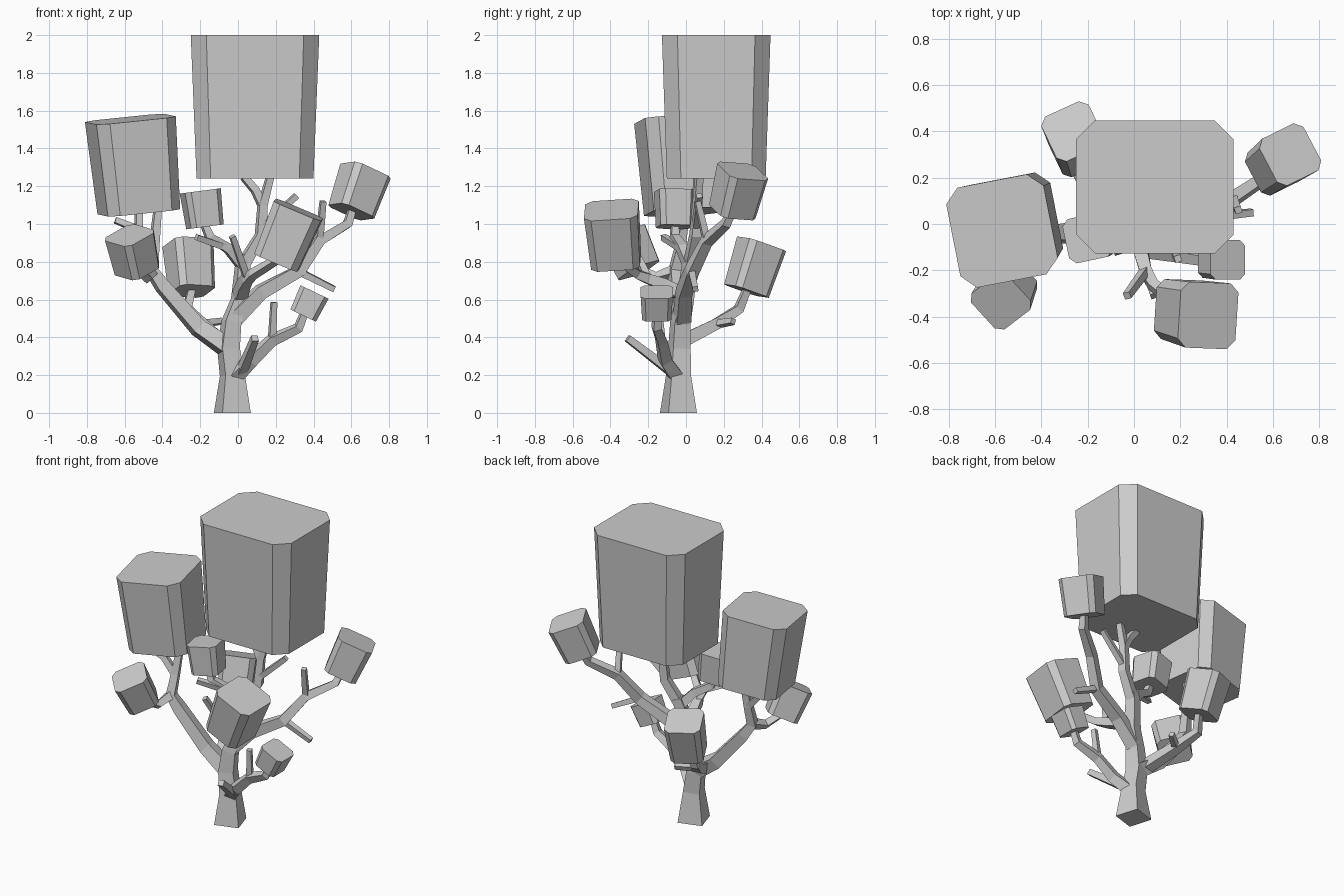
import bpy, bmesh, math
from mathutils import Vector, Matrix

cube = bpy.data.objects.get("Cube")
if cube:
    bpy.data.objects.remove(cube, do_unlink=True)

UP = Vector((0, 0, 1))
CORNERS = [(1, 1), (-1, 1), (-1, -1), (1, -1)]
SHADE = .6

grey = bpy.data.materials.new("plain_grey")
grey.use_nodes = True
grey.diffuse_color = (SHADE, SHADE, SHADE, 1)
grey.node_tree.nodes["Principled BSDF"].inputs["Base Color"].default_value = grey.diffuse_color


def loft(name, rings):
    """Skin a list of equal-length point rings and cap both ends."""
    bm = bmesh.new()
    loops = [[bm.verts.new(point) for point in ring] for ring in rings]
    count = len(loops[0])
    for lower, upper in zip(loops, loops[1:]):
        for i in range(count):
            j = (i + 1) % count
            bm.faces.new((lower[i], lower[j], upper[j], upper[i]))
    bm.faces.new(reversed(loops[0]))
    bm.faces.new(loops[-1])
    bmesh.ops.recalc_face_normals(bm, faces=bm.faces)
    mesh = bpy.data.meshes.new(name)
    bm.to_mesh(mesh)
    bm.free()
    mesh.materials.append(grey)
    bpy.context.collection.objects.link(bpy.data.objects.new(name, mesh))


def place(profile, centre, direction, yaw, size):
    """Put a scaled flat profile at a centre, facing along a direction."""
    turn = UP.rotation_difference(direction).to_matrix() @ Matrix.Rotation(math.radians(yaw), 3, "Z")
    return [centre + turn @ Vector((x * size, y * size, 0)) for x, y in profile]


def branch(name, *points, start=.03, end=.018, flare=1):
    """Square limb along a path, thinning evenly; flare widens its foot."""
    path = [Vector(point) for point in points]
    last = len(path) - 1
    rings = []
    for i, point in enumerate(path):
        after = path[i + 1] - point if i < last else point - path[i - 1]
        before = point - path[i - 1] if i else after
        radius = start + (end - start) * i / last
        if i == 0:
            radius *= flare
        rings.append(place(CORNERS, point, before.normalized() + after.normalized(), 17, radius))
    loft(name, rings)


def twig(name, root, tip):
    """Short bare side shoot."""
    branch(name, root, tip, start=.018, end=.015)


def crown(name, base, top, width, depth, yaw=0):
    """Foliage block with chamfered corners, narrower below; returns its base."""
    base, top = Vector(base), Vector(top)
    x, y = width / 2, depth / 2
    cut = min(width, depth) / 7
    outline = []
    for sx, sy in CORNERS:
        pair = [(sx * x, sy * (y - cut)), (sx * (x - cut), sy * y)]
        outline += pair if sx == sy else reversed(pair)
    axis = top - base
    loft(name, [place(outline, base, axis, yaw, .91), place(outline, top, axis, yaw, 1)])
    return base + axis * .05


# Foliage blocks
crown("crown_top", (.09, .16, 1.24), (.09, .16, 2), .68, .575)
crown("crown_upper_right", (-.525, 0, 1.065), (-.57, -.03, 1.555), .43, .44, yaw=11)
lower_right = crown("crown_lower_right", (-.535, -.25, .755), (-.575, -.335, .94), .215, .215, yaw=40)
back = crown("crown_back", (-.245, .32, .645), (-.265, .4, .895), .225, .225, yaw=25)
front = crown("crown_front", (.205, -.37, .8), (.32, -.395, 1.075), .27, .285, yaw=-3)
far_left = crown("crown_far_left", (.6, .245, 1.065), (.675, .3, 1.28), .23, .23, yaw=27)
low_left = crown("crown_low_left", (.345, -.155, .515), (.405, -.155, .64), .165, .17)
inner = crown("crown_inner", (-.175, -.06, .985), (-.2, -.06, 1.175), .195, .195, yaw=12)

# Joints where limbs split
low_split = (-.05, -.035, .34)
top_split = (.025, .02, .78)
upper_joint = (.13, .06, 1.1)
inner_joint = (-.05, -.02, .87)
right_joint = (-.455, -.06, .75)
right_upper_joint = (-.445, -.03, .88)
right_twig_joint = (-.525, -.03, .97)
back_joint = (-.2, .16, .47)
left_joint = (.32, .03, .75)
left_upper_joint = (.43, .11, .91)
front_joint = (.05, -.2, .71)
low_joint = (.18, -.13, .385)

# Trunk and its upper fork
branch("trunk", (-.03, -.04, 0), (-.03, -.04, .2), low_split, (-.035, -.03, .48),
       (.01, -.005, .6), top_split, (.04, .03, .83), start=.058, end=.028, flare=1.35)
branch("upper_limb", top_split, (.12, .05, .94), upper_joint, (.17, .07, 1.25))
branch("upper_fork", upper_joint, (.09, .06, 1.18), (.03, .06, 1.25), start=.022)
twig("upper_twig", (.125, .05, .98), (.31, .07, 1.15))

# Inner limb
branch("inner_limb", top_split, inner_joint, (-.15, -.06, .93), inner)
twig("inner_twig", inner_joint, (-.22, -.12, .93))

# Right limb carrying two crowns
branch("right_limb", low_split, (-.21, -.03, .45), (-.4, -.05, .67), right_joint,
       right_upper_joint, (-.425, 0, 1.08), start=.045)
branch("right_fork", right_upper_joint, right_twig_joint, (-.525, -.01, 1.08), start=.022)
twig("right_twig", right_twig_joint, (-.65, -.04, 1.02))
branch("lower_right_limb", right_joint, (-.48, -.16, .715), lower_right, start=.026)

# Back limb
branch("back_limb", (-.11, -.02, .38), back_joint, (-.27, .28, .55), back, start=.035)
twig("back_twig", back_joint, (-.09, .25, .485))

# Left limb reaching the far crown
branch("left_limb", (-.02, -.02, .5), (.12, -.01, .64), left_joint, left_upper_joint,
       (.58, .21, 1), far_left, start=.04)
twig("left_low_twig", left_joint, (.51, .05, .655))
twig("left_high_twig", left_upper_joint, (.45, .06, 1.12))

# Front limb
branch("front_limb", (.01, -.01, .62), (.03, -.12, .68), front_joint, (.08, -.26, .735), front, start=.034)
twig("front_twig", front_joint, (-.03, -.31, .935))

# Low limb
branch("low_limb", (-.02, -.05, .19), (.07, -.11, .28), low_joint, (.32, -.155, .45), low_left, start=.035)
twig("low_upright_twig", low_joint, (.19, -.15, .585))
branch("low_front_twig", (.02, -.08, .22), (.09, -.31, .395), start=.024)
